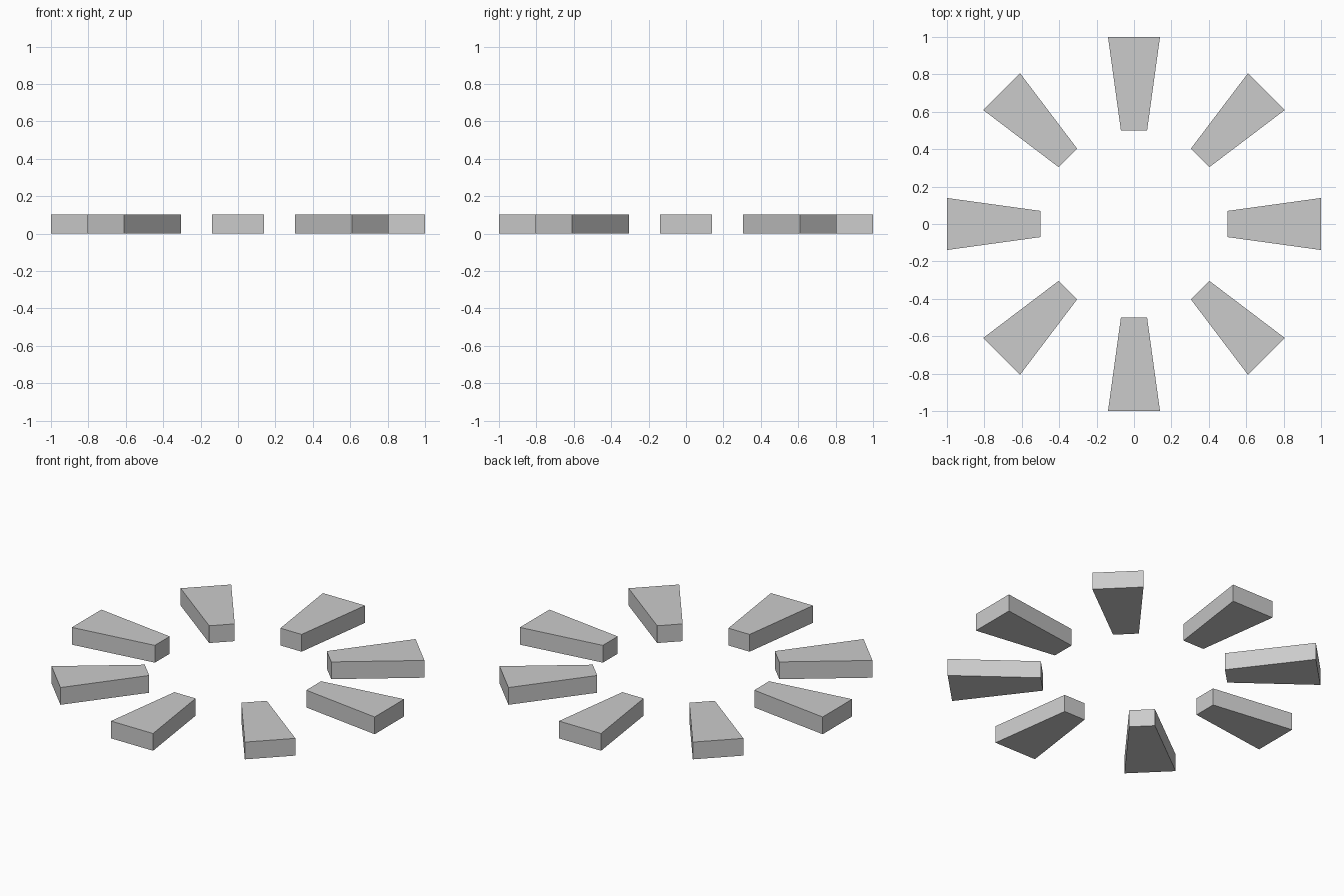
import bpy, bmesh, math
from mathutils import Matrix

if "Cube" in bpy.data.objects:
    bpy.data.objects.remove(bpy.data.objects["Cube"])

R_IN, R_OUT = 0.5, 1.0      # radial extent of each block
W_IN, W_OUT = 0.07, 0.139   # half widths at the inner and outer ends
HEIGHT = 0.103
COUNT = 8


def wedge_block(name, angle):
    """Tapered block pointing away from the centre."""
    bm = bmesh.new()
    profile = [(R_IN, -W_IN), (R_OUT, -W_OUT), (R_OUT, W_OUT), (R_IN, W_IN)]
    face = bm.faces.new([bm.verts.new((x, y, 0)) for x, y in profile])
    ext = bmesh.ops.extrude_face_region(bm, geom=[face])
    top = [v for v in ext["geom"] if isinstance(v, bmesh.types.BMVert)]
    bmesh.ops.translate(bm, verts=top, vec=(0, 0, HEIGHT))
    bmesh.ops.transform(bm, matrix=Matrix.Rotation(angle, 4, "Z"), verts=bm.verts)
    bmesh.ops.recalc_face_normals(bm, faces=bm.faces)
    mesh = bpy.data.meshes.new(name)
    bm.to_mesh(mesh)
    bm.free()
    bpy.context.collection.objects.link(bpy.data.objects.new(name, mesh))


# Ring of separate wedge blocks
for i in range(COUNT):
    wedge_block(f"wedge_block_{i + 1}", i * math.tau / COUNT)
